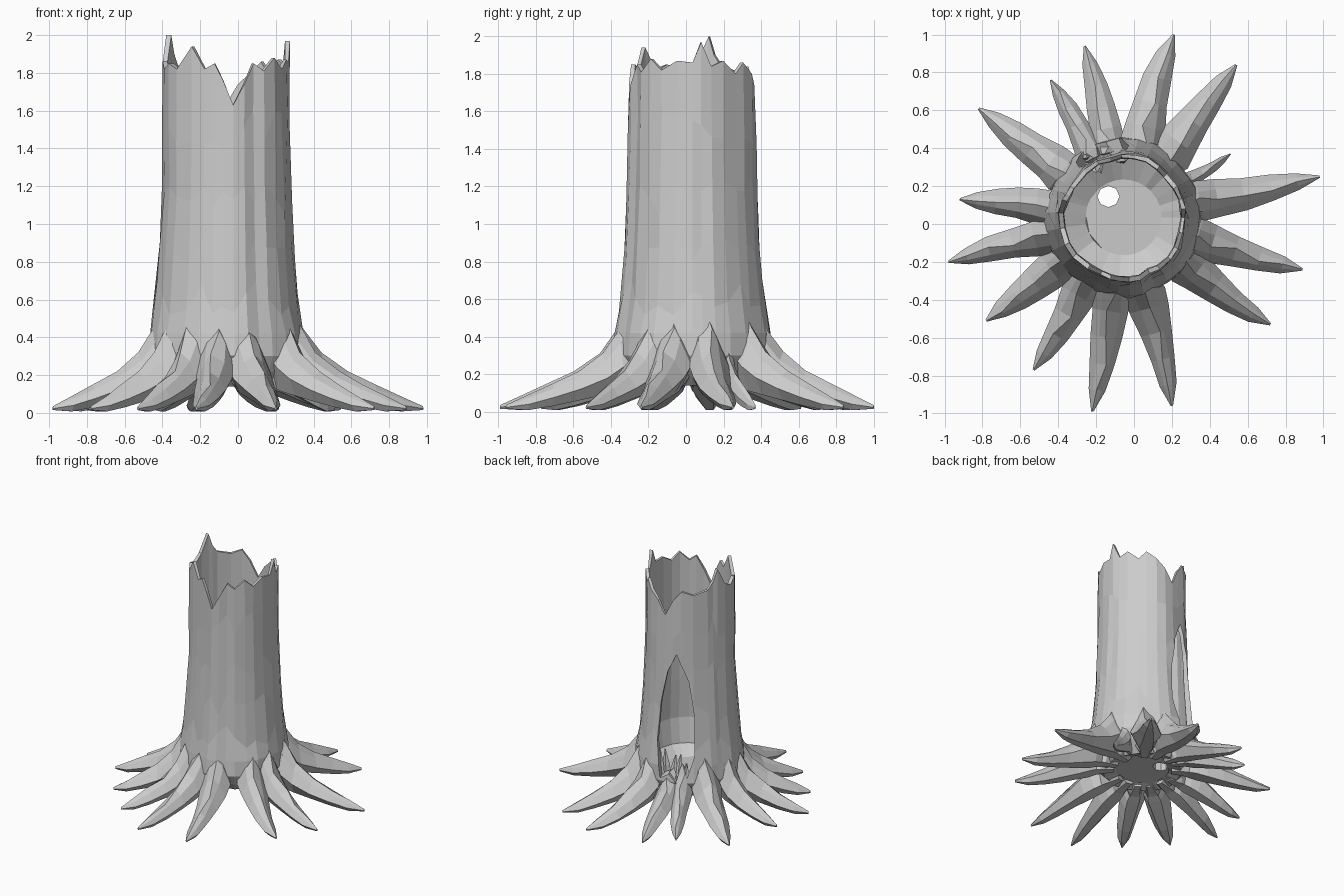
import bpy, bmesh, math, random
from math import cos, sin, pi, radians
from mathutils import Vector

random.seed(4)
cube = bpy.data.objects.get("Cube")
if cube:
    bpy.data.objects.remove(cube, do_unlink=True)

CENTRE = Vector((-0.055, 0.035, 0))
HOLE_ANGLE = radians(110)

wood = bpy.data.materials.new("grey wood")
wood.use_nodes = True
wood.diffuse_color = (0.6, 0.6, 0.6, 1)
wood.node_tree.nodes["Principled BSDF"].inputs["Base Color"].default_value = (0.6, 0.6, 0.6, 1)


def finish(bm, name):
    bmesh.ops.recalc_face_normals(bm, faces=bm.faces)
    mesh = bpy.data.meshes.new(name)
    bm.to_mesh(mesh)
    bm.free()
    mesh.materials.append(wood)
    obj = bpy.data.objects.new(name, mesh)
    bpy.context.collection.objects.link(obj)
    return obj


def loft(name, rings):
    """Closed skin through a list of rings, with capped ends."""
    bm = bmesh.new()
    loops = [[bm.verts.new(p) for p in ring] for ring in rings]
    n = len(loops[0])
    for a, b in zip(loops, loops[1:]):
        for i in range(n):
            j = (i + 1) % n
            bm.faces.new((a[i], a[j], b[j], b[i]))
    bm.faces.new(loops[0])
    bm.faces.new(loops[-1])
    return finish(bm, name)


def lerp_table(table, x):
    for (x0, y0), (x1, y1) in zip(table, table[1:]):
        if x <= x1:
            return y0 + (y1 - y0) * max(0, x - x0) / (x1 - x0)
    return table[-1][1]


# Broken rim height by angle, and trunk radius by height
RIM = [(0, 1.86), (8, 1.97), (18, 1.84), (30, 1.87), (45, 1.8), (55, 1.86), (68, 1.8),
       (80, 1.74), (92, 1.63), (103, 1.76), (115, 1.84), (130, 1.81), (150, 1.84),
       (158, 1.9), (164, 2.0), (176, 1.86), (190, 1.82), (205, 1.85), (218, 1.82),
       (235, 1.94), (248, 1.82), (258, 1.85), (266, 1.76), (275, 1.63), (285, 1.74),
       (295, 1.85), (305, 1.81), (318, 1.88), (330, 1.82), (345, 1.87), (360, 1.86)]
RADIUS = [(0.14, 0.29), (0.22, 0.38), (0.3, 0.42), (0.42, 0.408), (0.55, 0.382), (0.8, 0.36),
          (1.2, 0.34), (1.8, 0.332), (2, 0.34)]

# Hollow trunk: one column per rim point, outer wall, rim, inner wall and floor
columns = [(a, z, random.uniform(-0.012, 0.008)) for a, z in RIM[:-1]]


def trunk_ring(height, inset=0.0, rough=0.006):
    ring = []
    for a, top, bump in columns:
        z = top if height is None else height + random.uniform(-0.1, 0.1) * (0.5 < height < 1.6)
        r = lerp_table(RADIUS, z) + bump - inset + random.uniform(-rough, rough)
        t = radians(a)
        ring.append(CENTRE + Vector((r * cos(t), r * sin(t), z)))
    return ring


def flat_ring(r, z):
    """Slightly uneven ring for the floor and the underside."""
    return [CENTRE + Vector((r * cos(radians(a)), r * sin(radians(a)), z + random.uniform(-0.012, 0.012)))
            for a, top, bump in columns]


outer = [flat_ring(0.2, 0.165)]
outer += [trunk_ring(z) for z in (0.14, 0.22, 0.3, 0.42, 0.6, 0.85, 1.15, 1.5)]
inner = [trunk_ring(z, w, 0.002) for z, w in ((1.4, 0.03), (0.9, 0.035), (0.5, 0.05), (0.3, 0.11))]
inner += [flat_ring(0.2, 0.235)]
trunk = loft("hollow_trunk", outer + [trunk_ring(None), trunk_ring(None, 0.022, 0)] + inner)


def cut(target, cutter):
    """Subtract a cutter from the target and remove the cutter."""
    cutter.hide_render = True
    mod = target.modifiers.new("cut", "BOOLEAN")
    mod.operation, mod.solver, mod.object = "DIFFERENCE", "EXACT", cutter
    bpy.context.view_layer.objects.active = target
    bpy.ops.object.modifier_apply(modifier=mod.name)
    bpy.data.objects.remove(cutter, do_unlink=True)


# Pointed opening low in the back of the trunk
out = Vector((cos(HOLE_ANGLE), sin(HOLE_ANGLE), 0))
side = Vector((-out.y, out.x, 0))
arch = [(-0.12, 0.32), (-0.05, 0.36), (0.03, 0.27), (0.09, 0.34), (0.135, 0.5), (0.13, 0.8),
        (0.085, 1.1), (-0.01, 1.32), (-0.08, 1.17), (-0.13, 0.92), (-0.155, 0.6)]
cut(trunk, loft("opening_cutter", [[CENTRE + out * d + side * s + Vector((0, 0, z))
                                    for s, z in arch] for d in (0.25, 0.6)]))

# Ragged hole through the floor
cut(trunk, loft("floor_cutter", [[Vector((-0.135 + 0.058 * cos(i * pi / 4), 0.145 + 0.056 * sin(i * pi / 4), z))
                                  for i in range(8)] for z in (0, 0.45)]))

# Roots: tip x, tip y, width scale, height scale at the trunk
ROOTS = [(0.98, 0.25, 1, 1), (0.89, -0.24, 1, 1), (0.72, -0.53, 1, 1), (0.2, -0.96, 1, 0.95),
         (-0.22, -0.99, 1, 0.95), (-0.53, -0.77, 0.95, 1), (-0.78, -0.51, 1, 1),
         (-0.98, -0.2, 0.95, 1), (-0.92, 0.13, 0.95, 1), (-0.82, 0.61, 1.05, 1),
         (-0.44, 0.76, 0.75, 0.75), (-0.26, 0.94, 0.85, 0.65), (0.21, 1.0, 1.1, 1),
         (0.54, 0.84, 1.05, 1), (0.51, 0.37, 0.4, 0.8)]
# Stations along a root, from under the floor to the tip:
# fraction, ridge height, underside height, half width
STATIONS = [(-0.22, 0.19, 0.14, 0.045), (-0.05, 0.28, 0.13, 0.075), (0, 0.54, 0.125, 0.09),
            (0.09, 0.445, 0.11, 0.108), (0.22, 0.32, 0.09, 0.1), (0.42, 0.22, 0.06, 0.083),
            (0.63, 0.15, 0.03, 0.067), (0.83, 0.088, 0.008, 0.046), (1, 0.035, 0.015, 0.006)]
SECTION = [(0, 1), (0.5, 0.8), (1, 0.4), (0.45, 0), (-0.45, 0), (-1, 0.4), (-0.5, 0.8)]

for n, (x, y, wide, tall) in enumerate(ROOTS):
    tip = Vector((x, y, 0))
    along = (tip - CENTRE).normalized()
    across = Vector((-along.y, along.x, 0))
    start = CENTRE + along * 0.35
    bend = random.uniform(-0.025, 0.025)
    rings = []
    for t, top, low, half in STATIONS:
        mid = start + (tip - start) * t + across * bend * sin(max(t, 0) * pi)
        ridge = random.uniform(-0.3, 0.3)
        top = low + (top - low) * (tall + (1 - tall) * max(t, 0))
        rings.append([mid + across * half * wide * (s + ridge * (h == 1)) * random.uniform(0.92, 1.08)
                      + Vector((0, 0, low + (top - low) * h)) for s, h in SECTION])
    loft("root_%02d" % (n + 1), rings)

# Torn splinters along the sill of the opening
for n in range(7):
    s = -0.13 + 0.042 * n
    base = CENTRE + out * random.uniform(0.28, 0.4) + side * s + Vector((0, 0, 0.2))
    lean = out * random.uniform(-0.06, 0.02) + side * random.uniform(-0.03, 0.03)
    peak = base + lean + Vector((0, 0, random.uniform(0.16, 0.34)))
    rings = []
    for point, size in ((base, 0.038), (base.lerp(peak, 0.6), 0.028), (peak, 0.004)):
        rings.append([point + side * size * cos(k * pi / 2) + out * size * 0.6 * sin(k * pi / 2)
                      for k in range(4)])
    loft("splinter_%d" % (n + 1), rings)
